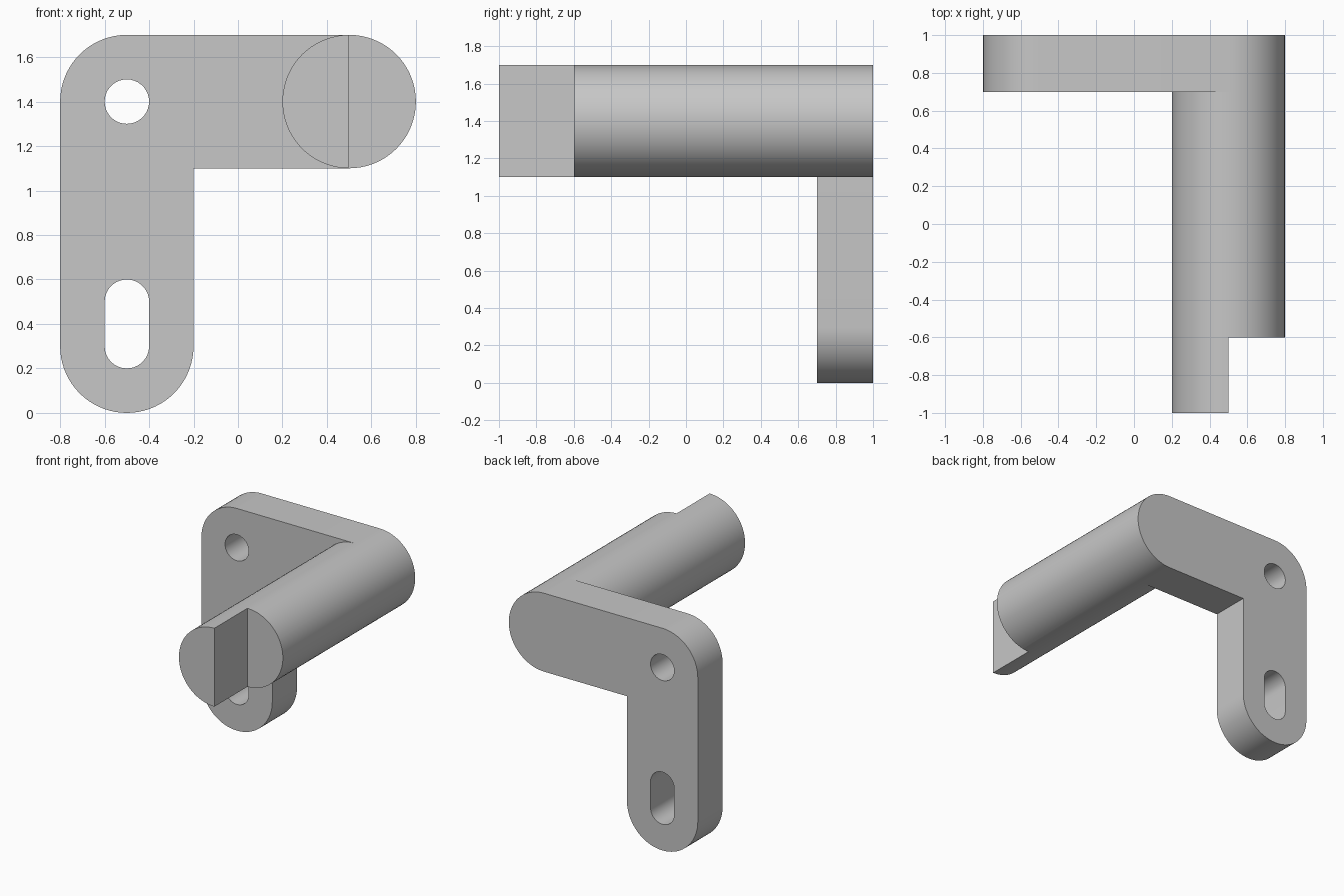
import bpy, bmesh
from math import radians, cos, sin
from mathutils import Matrix, Vector

cube = bpy.data.objects.get("Cube")
if cube:
    bpy.data.objects.remove(cube, do_unlink=True)

grey = bpy.data.materials.new("plain grey")
grey.use_nodes = True
COLOUR = (0.57, 0.57, 0.57, 1)
grey.diffuse_color = COLOUR
for node in grey.node_tree.nodes:
    if node.type == 'BSDF_PRINCIPLED':
        node.inputs["Base Color"].default_value = COLOUR


def arc(x, z, radius, start, end, step=5):
    """Points along an arc in the x-z plane, angles in degrees."""
    return [(x + radius * cos(radians(a)), z + radius * sin(radians(a)))
            for a in range(start, end + 1, step)]


def activate(obj):
    bpy.ops.object.select_all(action='DESELECT')
    obj.select_set(True)
    bpy.context.view_layer.objects.active = obj


def prism(name, outlines, front, back):
    """Extrude closed x-z outlines along y; inner outlines become holes."""
    curve = bpy.data.curves.new(name, 'CURVE')
    curve.dimensions = '2D'
    curve.fill_mode = 'BOTH'
    curve.extrude = (back - front) / 2
    for points in outlines:
        spline = curve.splines.new('POLY')
        spline.points.add(len(points) - 1)
        for p, (x, z) in zip(spline.points, points):
            p.co = (x, z, 0, 1)
        spline.use_cyclic_u = True
    obj = bpy.data.objects.new(name, curve)
    bpy.context.scene.collection.objects.link(obj)
    activate(obj)
    bpy.ops.object.convert(target='MESH')
    obj = bpy.context.view_layer.objects.active
    obj.name = name
    bm = bmesh.new()
    bm.from_mesh(obj.data)
    bm.transform(Matrix.Translation((0, (front + back) / 2, 0))
                 @ Matrix.Rotation(radians(90), 4, 'X'))
    bmesh.ops.remove_doubles(bm, verts=bm.verts, dist=0.0001)
    bmesh.ops.recalc_face_normals(bm, faces=bm.faces)
    bm.to_mesh(obj.data)
    bm.free()
    obj.data.materials.clear()
    obj.data.materials.append(grey)
    return obj


# L-shaped mounting plate with a round hole and a slot
plate_outline = (arc(-0.5, 1.4, 0.3, 90, 180) + arc(-0.5, 0.3, 0.3, 180, 360)
                 + [(-0.2, 1.1)] + arc(0.5, 1.4, 0.3, -90, 90))
round_hole = arc(-0.5, 1.4, 0.1, 0, 350, 10)
slot = arc(-0.5, 0.5, 0.1, 0, 180, 10) + arc(-0.5, 0.3, 0.1, 180, 360, 10)
plate = prism("mounting_plate", [plate_outline, round_hole, slot], 0.7, 1)

# Round shaft, its front end notched to a half-round tongue
shaft = prism("shaft", [arc(0.5, 1.4, 0.3, 0, 355)], -1, 0.7)
cutter = prism("notch_cutter", [[(0.5, 1), (0.9, 1), (0.9, 1.8), (0.5, 1.8)]],
               -1.1, -0.6)
cutter.hide_render = True
notch = shaft.modifiers.new("notch", 'BOOLEAN')
notch.operation = 'DIFFERENCE'
notch.solver = 'EXACT'
notch.object = cutter
activate(shaft)
bpy.ops.object.modifier_apply(modifier=notch.name)
bpy.data.objects.remove(cutter, do_unlink=True)

for part in (plate, shaft):
    activate(part)
    bpy.ops.object.shade_smooth_by_angle(angle=radians(30))
